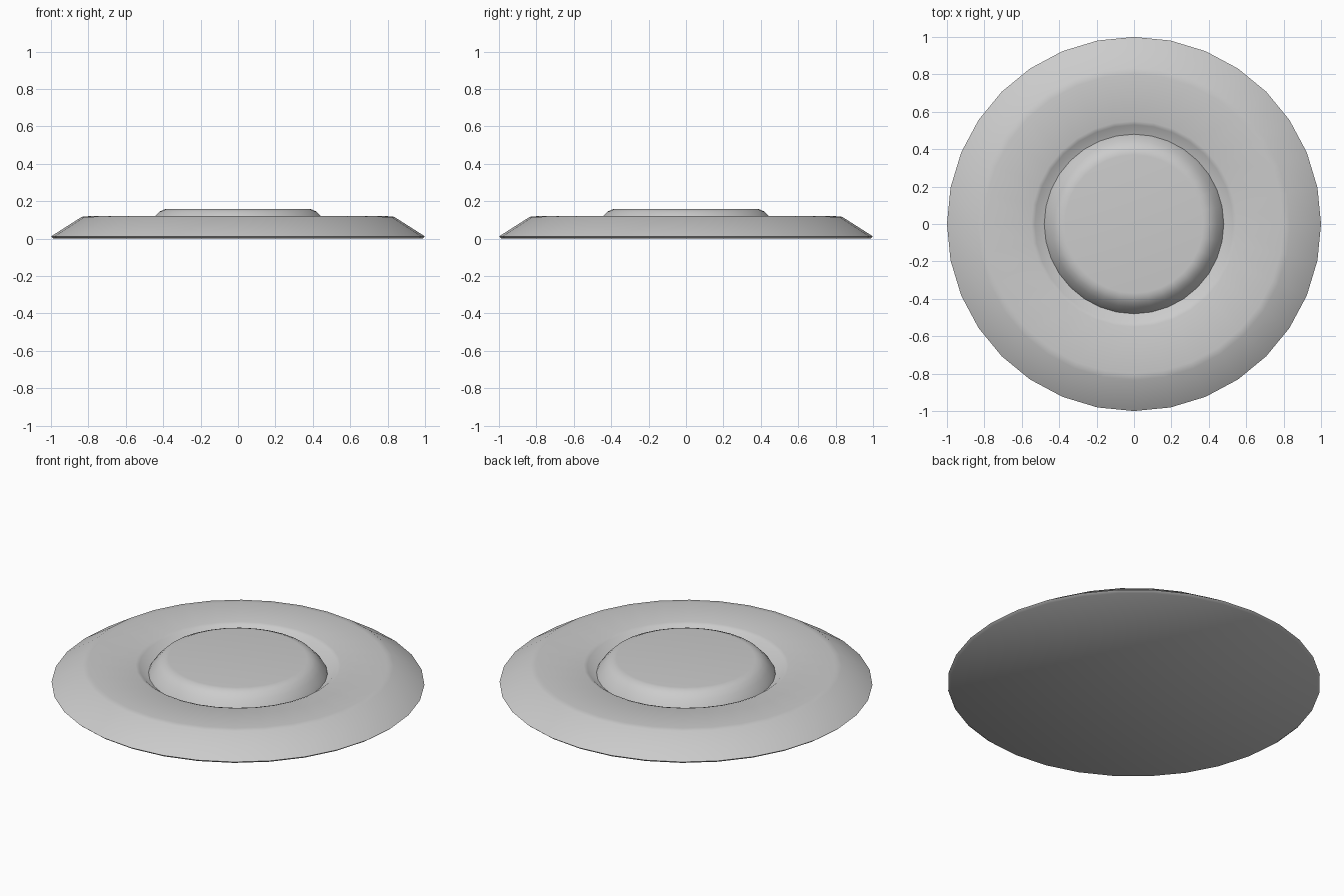
import bpy, bmesh, math

if "Cube" in bpy.data.objects:
    bpy.data.objects.remove(bpy.data.objects["Cube"])

SIDES = 32


def lathe(name, profile):
    """Spin a (radius, height) profile about z and cap both ends."""
    bm = bmesh.new()
    rings = []
    for r, z in profile:
        rings.append([bm.verts.new((r * math.cos(2 * math.pi * i / SIDES),
                                    r * math.sin(2 * math.pi * i / SIDES), z))
                      for i in range(SIDES)])
    for a, b in zip(rings, rings[1:]):
        for i in range(SIDES):
            j = (i + 1) % SIDES
            bm.faces.new((a[i], a[j], b[j], b[i]))
    bm.faces.new(rings[0][::-1])
    bm.faces.new(rings[-1])
    mesh = bpy.data.meshes.new(name)
    bm.to_mesh(mesh)
    bm.free()
    obj = bpy.data.objects.new(name, mesh)
    bpy.context.collection.objects.link(obj)
    bpy.context.view_layer.objects.active = obj
    obj.select_set(True)
    bpy.ops.object.shade_smooth_by_angle(angle=math.radians(50))
    obj.select_set(False)
    return obj


# Base plate: sloped rim, flat top, shallow dished recess
lathe("base_plate", [(0.985, 0), (1.0, 0.012), (0.835, 0.117), (0.80, 0.12),
                     (0.55, 0.12), (0.53, 0.113), (0.48, 0.072)])

# Raised round button sitting in the recess
lathe("button", [(0.48, 0.072), (0.47, 0.09), (0.445, 0.12), (0.42, 0.145),
                 (0.39, 0.158), (0.37, 0.16)])
